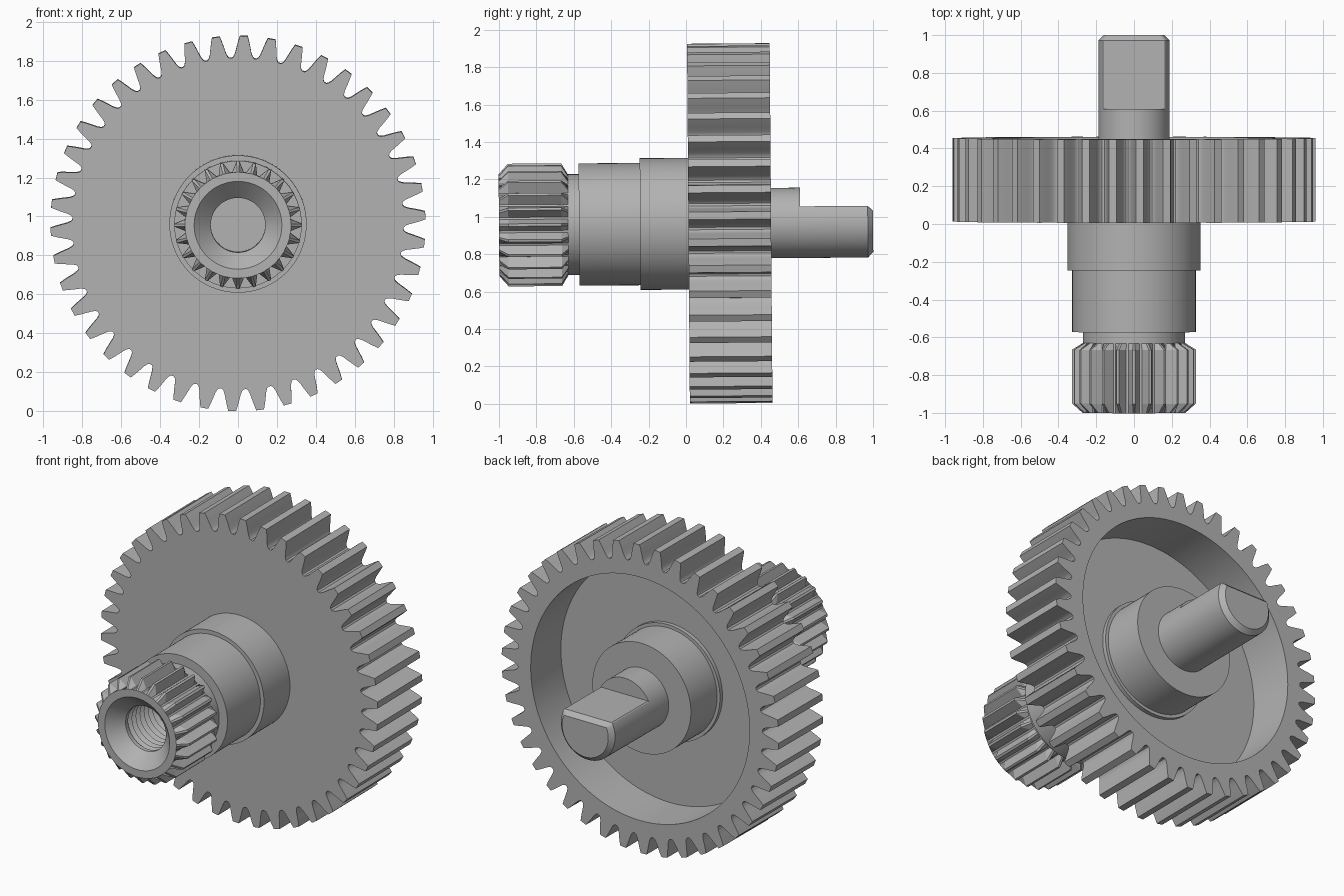
import bpy, bmesh
from math import sin, cos, pi, radians, sqrt

if "Cube" in bpy.data.objects:
    bpy.data.objects.remove(bpy.data.objects["Cube"])

steel = bpy.data.materials.new("steel_grey")
steel.use_nodes = True
GREY = (0.45, 0.45, 0.45, 1)
steel.diffuse_color = GREY
steel.node_tree.nodes["Principled BSDF"].inputs["Base Color"].default_value = GREY


def loft(name, rings, cap_start=False, cap_end=False):
    """Skin rings of (y, [(x, z), ...]) that share a point count."""
    bm = bmesh.new()
    loops = [[bm.verts.new((x, y, z)) for x, z in pts] for y, pts in rings]
    n = len(loops[0])
    for a, b in zip(loops, loops[1:]):
        for i in range(n):
            j = (i + 1) % n
            bm.faces.new((a[i], a[j], b[j], b[i]))
    if cap_start:
        bm.faces.new(loops[0])
    if cap_end:
        bm.faces.new(loops[-1])
    bmesh.ops.remove_doubles(bm, verts=bm.verts, dist=0.00001)
    bmesh.ops.recalc_face_normals(bm, faces=bm.faces)
    mesh = bpy.data.meshes.new(name)
    bm.to_mesh(mesh)
    bm.free()
    mesh.materials.append(steel)
    ob = bpy.data.objects.new(name, mesh)
    bpy.context.collection.objects.link(ob)
    # The whole part leans very slightly about x
    ob.location.z = 0.963
    ob.rotation_euler.x = radians(0.45)
    bpy.ops.object.select_all(action='DESELECT')
    ob.select_set(True)
    bpy.context.view_layer.objects.active = ob
    bpy.ops.object.shade_smooth_by_angle(angle=radians(25))
    return ob


def teeth(count, tooth, phase=0.0):
    """Polar outline (angle, radius) from one tooth given as (pitch fraction, radius)."""
    return [((k + f) * 2 * pi / count + phase, r)
            for k in range(count) for f, r in tooth]


def outline(polar, low=0.0, high=9.0):
    """Outline points with the radius clamped to a range."""
    return [(cos(a) * min(max(r, low), high), sin(a) * min(max(r, low), high))
            for a, r in polar]


def circle(polar, r):
    return outline(polar, r, r)


round_96 = teeth(96, [(0, 1)])


def lathe(name, profile, **caps):
    return loft(name, [(y, circle(round_96, r)) for y, r in profile], **caps)


# Large gear with a recessed back
half = [(0.14, 0.962), (0.20, 0.935), (0.26, 0.905), (0.32, 0.875), (0.385, 0.857), (0.45, 0.85)]
big = teeth(42, [(-f, r) for f, r in reversed(half)] + half, radians(2.5))
loft("gear_wheel", [
    (0.013, circle(big, 0.3)), (0.013, outline(big)),
    (0.455, outline(big)), (0.455, circle(big, 0.76)),
    (0.155, circle(big, 0.76)), (0.155, circle(big, 0.3))])

# Hub inside the recess
lathe("rear_hub", [(0.15, 0.362), (0.18, 0.362), (0.18, 0.342), (0.44, 0.342), (0.44, 0.1)])

# Stepped sleeve in front of the gear
lathe("front_sleeve", [(0.02, 0.352), (-0.245, 0.352), (-0.245, 0.327),
                       (-0.572, 0.327), (-0.572, 0.26)])

# Toothed pinion with countersunk threaded bore and neck
small = teeth(24, [(-0.42, 0.272), (-0.08, 0.328), (0.08, 0.328), (0.42, 0.272)])
bore = [(-0.45, 0.14)]
for i in range(11):
    y = -0.47 - i * 0.04
    bore += [(y, 0.165), (y - 0.02, 0.14)]
bore += [(-0.915, 0.14), (-1, 0.225)]
loft("pinion", [(y, circle(small, r)) for y, r in bore] + [
    (-1, circle(small, 0.272)), (-0.95, outline(small)),
    (-0.665, outline(small)), (-0.63, circle(small, 0.27)),
    (-0.56, circle(small, 0.27))], cap_start=True)


# Output shaft with a flat cut on its top
def d_section(r, flat):
    """Circle trimmed by a flat on the upper side."""
    pts = []
    for x, z in circle(round_96, r):
        pts.append((x, min(z, flat)))
    return pts


loft("flatted_shaft", [
    (0.4, d_section(0.188, 1)), (0.61, d_section(0.188, 1)),
    (0.61, d_section(0.188, 0.088)), (0.972, d_section(0.188, 0.088)),
    (1.0, d_section(0.16, 0.062))], cap_end=True)
